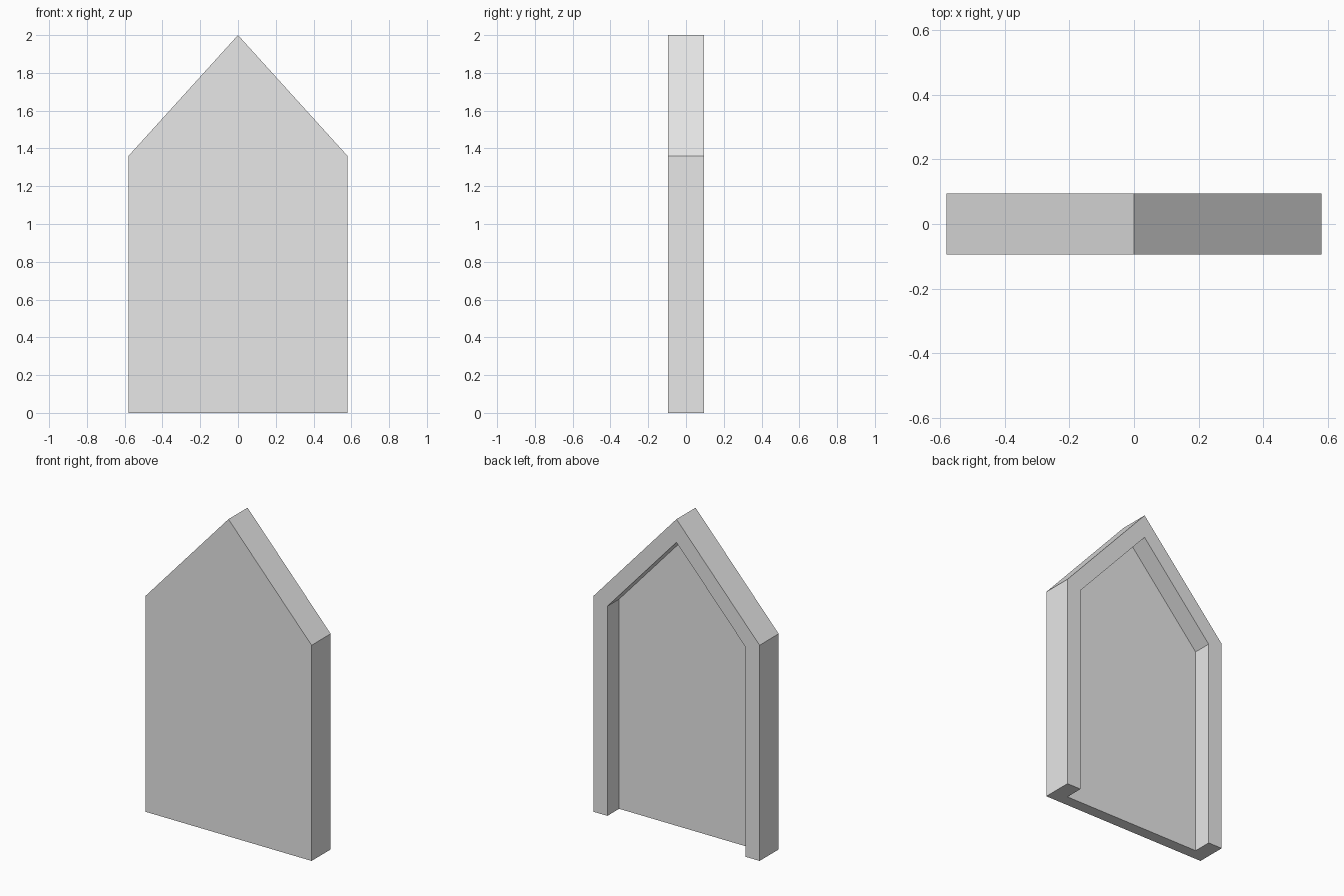
import bpy
import bmesh
from math import hypot

cube = bpy.data.objects.get("Cube")
if cube:
    bpy.data.objects.remove(cube, do_unlink=True)

HALF_W, EAVE, APEX = 0.58, 1.36, 2.0
FRONT, BACK, FLOOR = -0.095, 0.095, -0.022
RIM = 0.098

# Plain grey
grey = bpy.data.materials.new("plain_grey")
grey.use_nodes = True
colour = (0.8, 0.8, 0.8, 1)
grey.diffuse_color = colour
grey.node_tree.nodes["Principled BSDF"].inputs["Base Color"].default_value = colour


def gable_outline(bm, y, inset=0.0):
    """Open gable outline from foot to foot, inset evenly from the edge."""
    slope = (APEX - EAVE) / HALF_W
    apex = APEX - inset * hypot(1, slope)
    w = HALF_W - inset
    eave = apex - slope * w
    points = [(-w, 0), (-w, eave), (0, apex), (w, eave), (w, 0)]
    return [bm.verts.new((x, y, z)) for x, z in points]


bm = bmesh.new()
rings = [
    gable_outline(bm, FRONT),
    gable_outline(bm, BACK),
    gable_outline(bm, BACK, RIM),
    gable_outline(bm, FLOOR, RIM),
]

# Outer walls, back rim and recess walls
for a, b in zip(rings, rings[1:]):
    for i in range(len(a) - 1):
        bm.faces.new((a[i], a[i + 1], b[i + 1], b[i]))

# Front face, recess floor and U-shaped underside
bm.faces.new(rings[0])
bm.faces.new(rings[-1])
bm.faces.new([r[0] for r in rings] + [r[-1] for r in reversed(rings)])
bmesh.ops.recalc_face_normals(bm, faces=bm.faces)

mesh = bpy.data.meshes.new("gabled_panel")
bm.to_mesh(mesh)
bm.free()
mesh.materials.append(grey)
panel = bpy.data.objects.new("gabled_panel", mesh)
bpy.context.collection.objects.link(panel)
